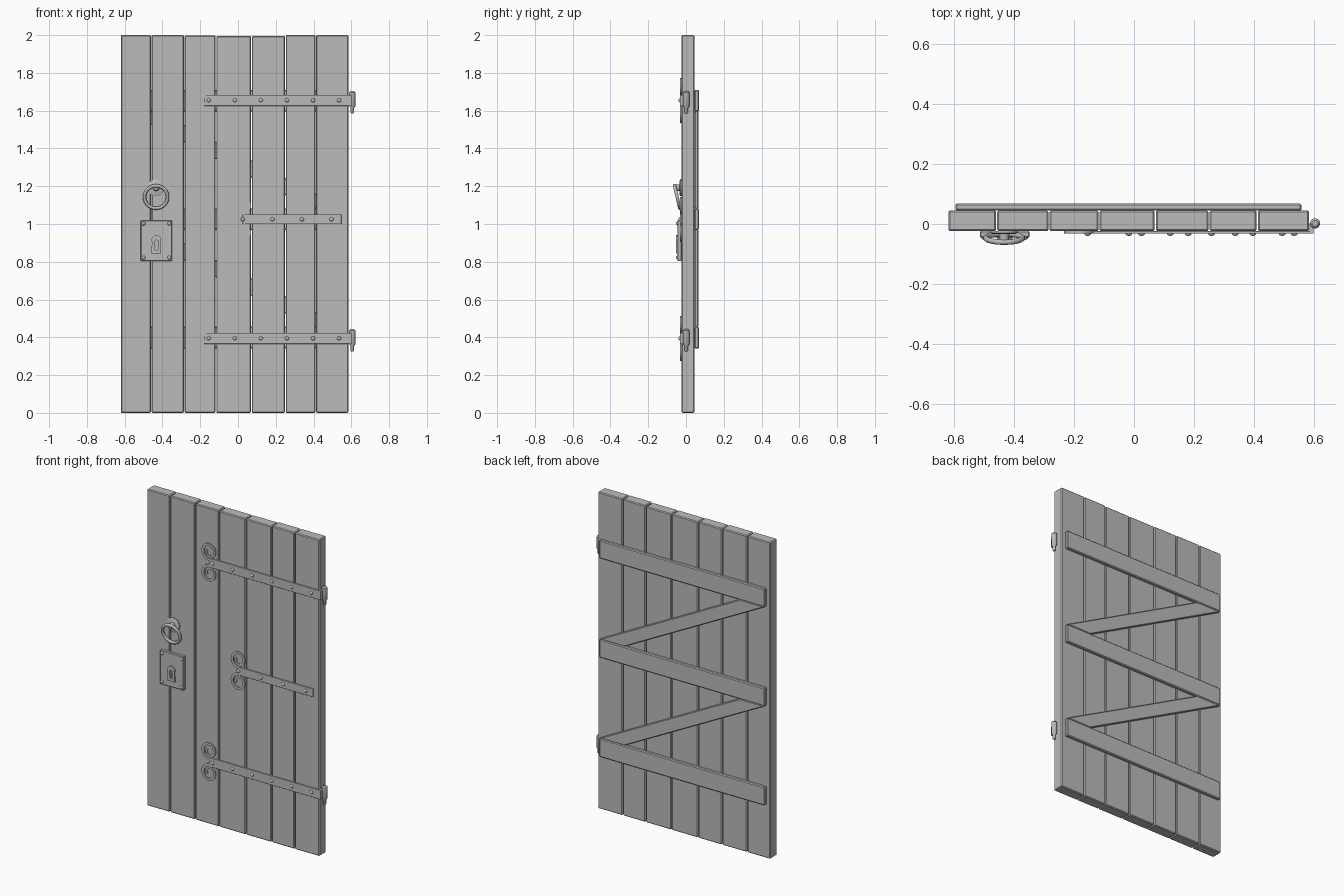
import bpy, bmesh, math
from mathutils import Vector, Matrix

cube = bpy.data.objects.get("Cube")
if cube:
    bpy.data.objects.remove(cube, do_unlink=True)

grey = bpy.data.materials.new("plain_grey")
grey.use_nodes = True
COLOUR = (0.5, 0.5, 0.5, 1)
grey.diffuse_color = COLOUR
grey.node_tree.nodes["Principled BSDF"].inputs["Base Color"].default_value = COLOUR

FRONT, BACK = -0.024, 0.045      # faces of the planks


def finish(name, bm, bevel=0, smooth=False):
    bmesh.ops.recalc_face_normals(bm, faces=bm.faces)
    mesh = bpy.data.meshes.new(name)
    bm.to_mesh(mesh)
    bm.free()
    ob = bpy.data.objects.new(name, mesh)
    bpy.context.scene.collection.objects.link(ob)
    mesh.materials.append(grey)
    if bevel:
        mod = ob.modifiers.new("edge", 'BEVEL')
        mod.width, mod.segments = bevel, 1
    if smooth:
        bpy.context.view_layer.objects.active = ob
        bpy.ops.object.select_all(action='DESELECT')
        ob.select_set(True)
        bpy.ops.object.shade_smooth_by_angle(angle=math.radians(40))
    return ob


def prism(name, loop, y0, y1, bevel=0):
    """Outline in x and z, given depth along y."""
    bm = bmesh.new()
    face = bm.faces.new([bm.verts.new((x, y0, z)) for x, z in loop])
    ext = bmesh.ops.extrude_face_region(bm, geom=[face])["geom"]
    verts = [g for g in ext if isinstance(g, bmesh.types.BMVert)]
    bmesh.ops.translate(bm, verts=verts, vec=(0, y1 - y0, 0))
    return finish(name, bm, bevel)


def box(name, x0, x1, y0, y1, z0, z1, bevel=0):
    return prism(name, [(x0, z0), (x1, z0), (x1, z1), (x0, z1)], y0, y1, bevel)


def lathe(name, profile, matrix, sides=20):
    """Radius and height pairs spun about the local z axis."""
    bm = bmesh.new()
    verts = [bm.verts.new((r, 0, h)) for r, h in profile]
    edges = [bm.edges.new(p) for p in zip(verts, verts[1:])]
    bmesh.ops.spin(bm, geom=verts + edges, cent=(0, 0, 0), axis=(0, 0, 1),
                   angle=math.tau, steps=sides)
    bmesh.ops.remove_doubles(bm, verts=bm.verts, dist=1e-5)
    bm.transform(matrix)
    return finish(name, bm, smooth=True)


def outward(x, y, z):
    return Matrix.Translation((x, y, z)) @ Matrix.Rotation(math.pi / 2, 4, 'X')


def rivet(name, x, y, z, r=0.011):
    lathe(name, [(r, -0.001), (r, 0.002), (r * 0.7, 0.006), (0, 0.008)],
          outward(x, y, z), 12)


def scroll(name, cx, cz, up):
    """Flat iron strip curling inward from the strap end."""
    bm = bmesh.new()
    rows = []
    steps = 44
    for i in range(steps + 1):
        t = i / steps
        a = math.radians(-75 - 500 * t)
        r = 0.046 - 0.028 * max(0, (t - 0.35) / 0.65)
        w = 0.009 - 0.003 * t
        rows.append([bm.verts.new((cx + rr * math.cos(a), y, cz + up * rr * math.sin(a)))
                     for rr, y in ((r + w, FRONT), (r + w, FRONT - 0.007),
                                   (r - w, FRONT - 0.007), (r - w, FRONT))])
    for a, b in zip(rows, rows[1:]):
        for k in range(4):
            bm.faces.new((a[k], a[k - 1], b[k - 1], b[k]))
    bm.faces.new(rows[0])
    bm.faces.new(rows[-1])
    finish(name, bm, smooth=True)


# Vertical planks
seams = [-0.622, -0.459, -0.284, -0.117, 0.071, 0.251, 0.412, 0.587]
drops = [0, 0, 0.002, 0.004, 0.004, 0, 0]
for i, (a, b) in enumerate(zip(seams, seams[1:])):
    box(f"plank_{i + 1}", a + 0.002, b - 0.002, FRONT, BACK, 0, 2 - drops[i], 0.005)

# Ledges and diagonal braces on the back
L, R, DEPTH = -0.597, 0.56, 0.068
ledges = [(0.34, 0.457), (0.968, 1.083), (1.595, 1.71)]
for i, (lo, hi) in enumerate(ledges):
    box(f"back_ledge_{i + 1}", L, R, BACK, DEPTH, lo, hi, 0.005)
for i, (low, high) in enumerate(zip(ledges, ledges[1:])):
    prism(f"back_brace_{i + 1}", [(L, high[0]), (L + 0.175, high[0]),
                                  (R, low[1]), (R - 0.175, low[1])],
          BACK, DEPTH - 0.002, 0.004)

# Iron straps with curled ends and rivets
straps = [("lower", -0.18, 0.6, 0.395, 0.029, 6), ("middle", 0.025, 0.547, 1.025, 0.026, 4),
          ("upper", -0.18, 0.6, 1.655, 0.029, 6)]
for name, x0, x1, z, half, count in straps:
    box(f"{name}_strap", x0, x1, FRONT - 0.008, FRONT, z - half, z + half, 0.001)
    for up in (1, -1):
        scroll(f"{name}_scroll_{'top' if up > 0 else 'bottom'}", x0, z + up * 0.067, up)
    first, last = x0 + (0.025 if count == 6 else 0), x1 - (0.065 if count == 6 else 0.052)
    for k in range(count):
        rivet(f"{name}_rivet_{k + 1}", first + (last - first) * k / (count - 1),
              FRONT - 0.008, z)

# Hinge knuckles and pins at the left edge
for name, z in (("lower", 0.395), ("upper", 1.655)):
    box(f"{name}_hinge_leaf", 0.587, 0.6, FRONT - 0.008, 0.004, z - 0.029, z + 0.029)
    lathe(f"{name}_hinge_knuckle",
          [(0, 0.048), (0.01, 0.048), (0.017, 0.04), (0.017, -0.03), (0.009, -0.042),
           (0.009, -0.066), (0.006, -0.07), (0, -0.07)],
          Matrix.Translation((0.605, 0.002, z)))

# Lock plate with four bolts
LX, LZ, PLATE = -0.432, 0.912, -0.045
box("lock_plate", LX - 0.083, LX + 0.083, PLATE, FRONT, LZ - 0.107, LZ + 0.107, 0.003)
for sx in (-1, 1):
    for sz in (-1, 1):
        rivet(f"lock_bolt_{sx}_{sz}", LX + sx * 0.068, PLATE, LZ + sz * 0.09, 0.01)


# Keyhole surround with the keyhole cut through it
def keyhole(w, top, bottom, arc):
    pts = [(LX + arc * math.cos(math.radians(a)), top + arc * math.sin(math.radians(a)))
           for a in range(-20, 201, 20)]
    return pts + [(LX - w, bottom), (LX + w, bottom)]


surround = prism("keyhole_surround", keyhole(0.025, 0.915, 0.845, 0.026), PLATE - 0.008, PLATE)
cutter = prism("keyhole_cutter", keyhole(0.007, 0.905, 0.862, 0.01), -0.07, PLATE + 0.008)
cutter.hide_render = True
cutter.hide_viewport = True
for target in (surround, bpy.data.objects["lock_plate"]):
    cut = target.modifiers.new("keyhole", 'BOOLEAN')
    cut.operation, cut.object, cut.solver = 'DIFFERENCE', cutter, 'EXACT'

# Ring handle, its round plate and boss
HX = -0.434
lathe("handle_plate", [(0.045, 0), (0.045, 0.006), (0.038, 0.01), (0, 0.01)],
      outward(HX, FRONT, 1.192), 28)
lathe("handle_boss", [(0.02, 0), (0.016, 0.02), (0.016, 0.034), (0.01, 0.04), (0, 0.041)],
      outward(HX, FRONT, 1.192))
tilt = Matrix.Translation((HX, -0.047, 1.143)) @ Matrix.Rotation(math.radians(103), 4, 'X')
tube = [(0.061 + 0.009 * math.cos(a), 0.009 * math.sin(a))
        for a in [math.tau * k / 10 for k in range(11)]]
lathe("ring_handle", tube, tilt, 36)
